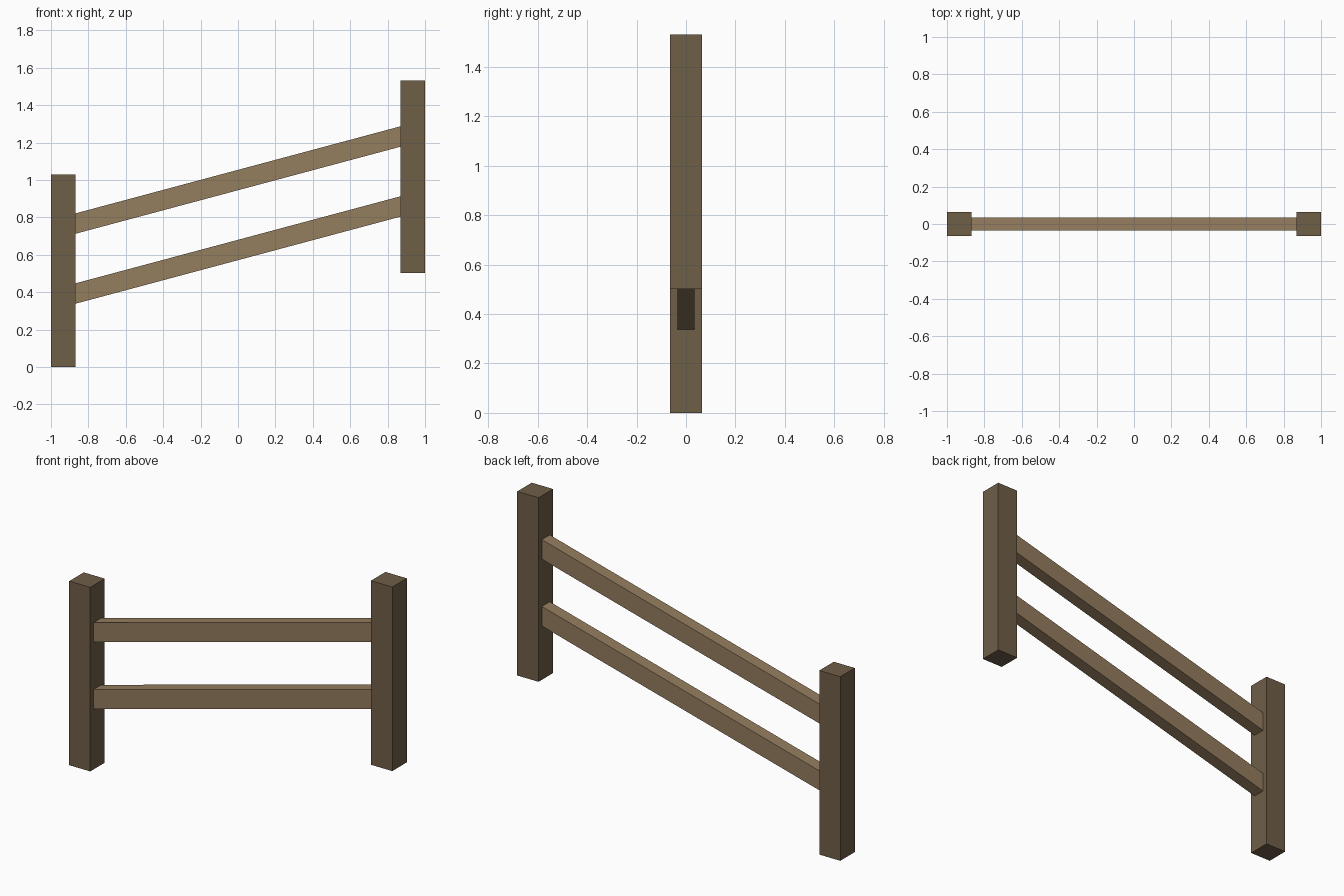
import bpy
import bmesh

if "Cube" in bpy.data.objects:
    bpy.data.objects.remove(bpy.data.objects["Cube"])


def material(name, rgb):
    m = bpy.data.materials.new(name)
    m.diffuse_color = (*rgb, 1.0)
    m.use_nodes = True
    m.node_tree.nodes["Principled BSDF"].inputs["Base Color"].default_value = m.diffuse_color
    return m


POST = material("dark_wood", (0.159, 0.112, 0.064))
RAIL = material("light_wood", (0.296, 0.205, 0.112))

SLOPE = 0.466 / 1.74  # rise of the rails between the posts


def beam(name, x0, x1, half_y, z0, height, mat, slope=0.0):
    """Box from x0 to x1, sheared upward along x by slope."""
    bm = bmesh.new()
    bmesh.ops.create_cube(bm, size=1.0)
    for v in bm.verts:
        x = x0 + (v.co.x + 0.5) * (x1 - x0)
        z = z0 + (v.co.z + 0.5) * height + slope * (x - x0)
        v.co = (x, v.co.y * 2 * half_y, z)
    me = bpy.data.meshes.new(name)
    bm.to_mesh(me)
    bm.free()
    me.materials.append(mat)
    ob = bpy.data.objects.new(name, me)
    bpy.context.collection.objects.link(ob)
    return ob


# Posts: the right one stands half a unit higher on the slope
beam("left_post", -1.0, -0.87, 0.064, 0.0, 1.03, POST)
beam("right_post", 0.868, 1.0, 0.064, 0.502, 1.03, POST)

# Sloping rails with vertical ends against the posts
for name, z in (("lower_rail", 0.338), ("upper_rail", 0.712)):
    beam(name, -0.87, 0.868, 0.035, z, 0.109, RAIL, SLOPE)
